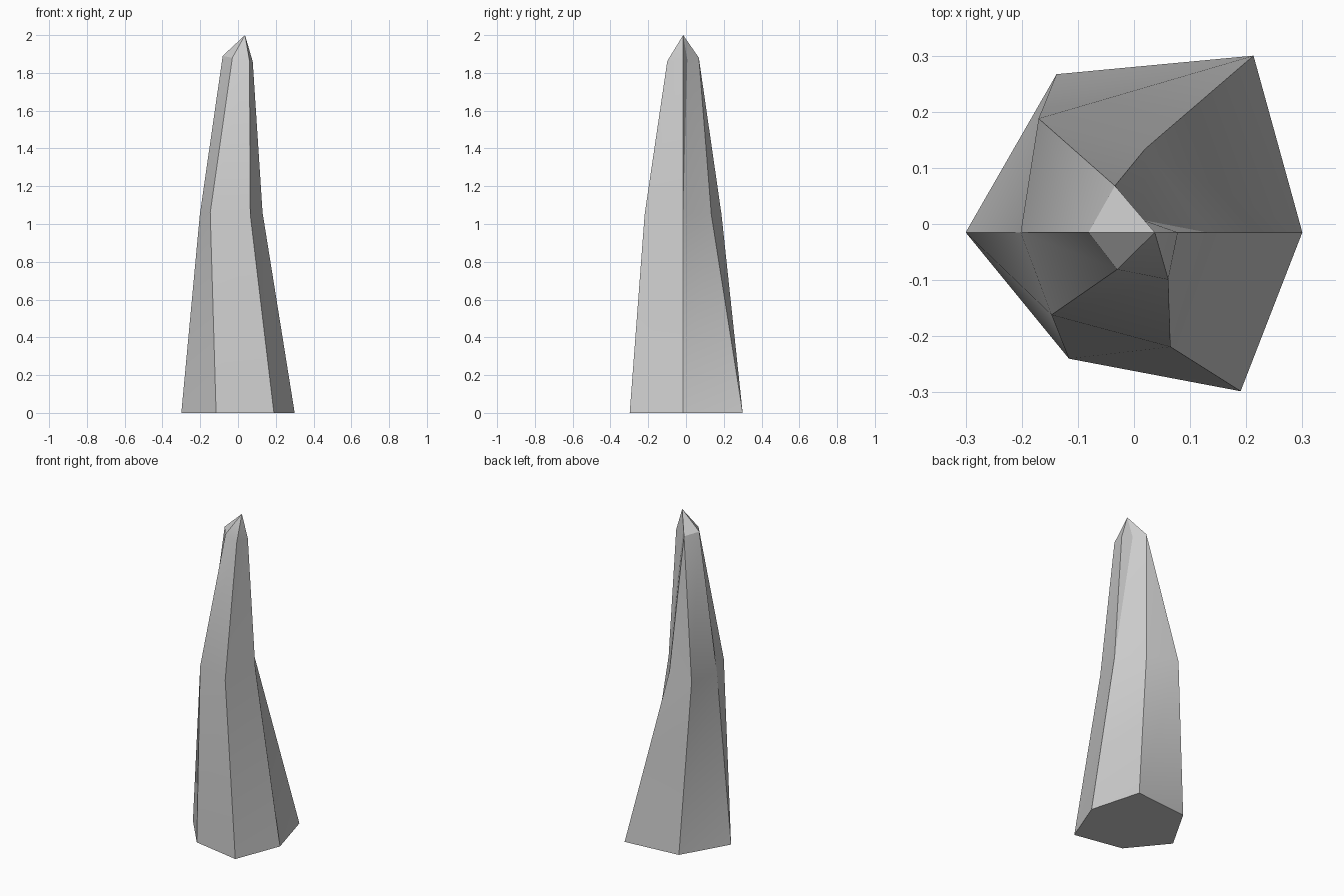
import bpy, bmesh, math

if "Cube" in bpy.data.objects:
    bpy.data.objects.remove(bpy.data.objects["Cube"])

# Irregular six-sided rings, counter-clockwise from the right-hand corner
base = [(0.30, -0.015, 0), (0.213, 0.30, 0), (-0.138, 0.267, 0),
        (-0.30, -0.015, 0), (-0.116, -0.24, 0), (0.19, -0.298, 0)]
middle = [(0.13, -0.015, 1.06), (0.02, 0.134, 1.05), (-0.17, 0.188, 1.05),
          (-0.202, -0.015, 1.05), (-0.147, -0.162, 1.06), (0.065, -0.219, 1.05)]
top = [(0.078, -0.015, 1.86), (0.016, 0.007, 1.87), (-0.034, 0.068, 1.88),
       (-0.081, -0.015, 1.89), (-0.03, -0.081, 1.88), (0.061, -0.099, 1.863)]
apex = (0.037, -0.015, 2.0)

bm = bmesh.new()
rings = [[bm.verts.new(p) for p in ring] for ring in (base, middle, top)]
tip = bm.verts.new(apex)

# Flat underside
bm.faces.new(reversed(rings[0]))

# Shaft sides, each panel split along the same diagonal
for low, high in zip(rings, rings[1:]):
    for i in range(6):
        j = (i + 1) % 6
        bm.faces.new((low[i], low[j], high[j]))
        bm.faces.new((low[i], high[j], high[i]))

# Off-centre pointed cap
for i in range(6):
    bm.faces.new((rings[2][i], rings[2][(i + 1) % 6], tip))

bmesh.ops.recalc_face_normals(bm, faces=bm.faces)
mesh = bpy.data.meshes.new("stone_spike")
bm.to_mesh(mesh)
bm.free()
spike = bpy.data.objects.new("stone_spike", mesh)
bpy.context.collection.objects.link(spike)

# Soft bend within each side, crisp corners
bpy.context.view_layer.objects.active = spike
spike.select_set(True)
bpy.ops.object.shade_smooth_by_angle(angle=math.radians(25))
